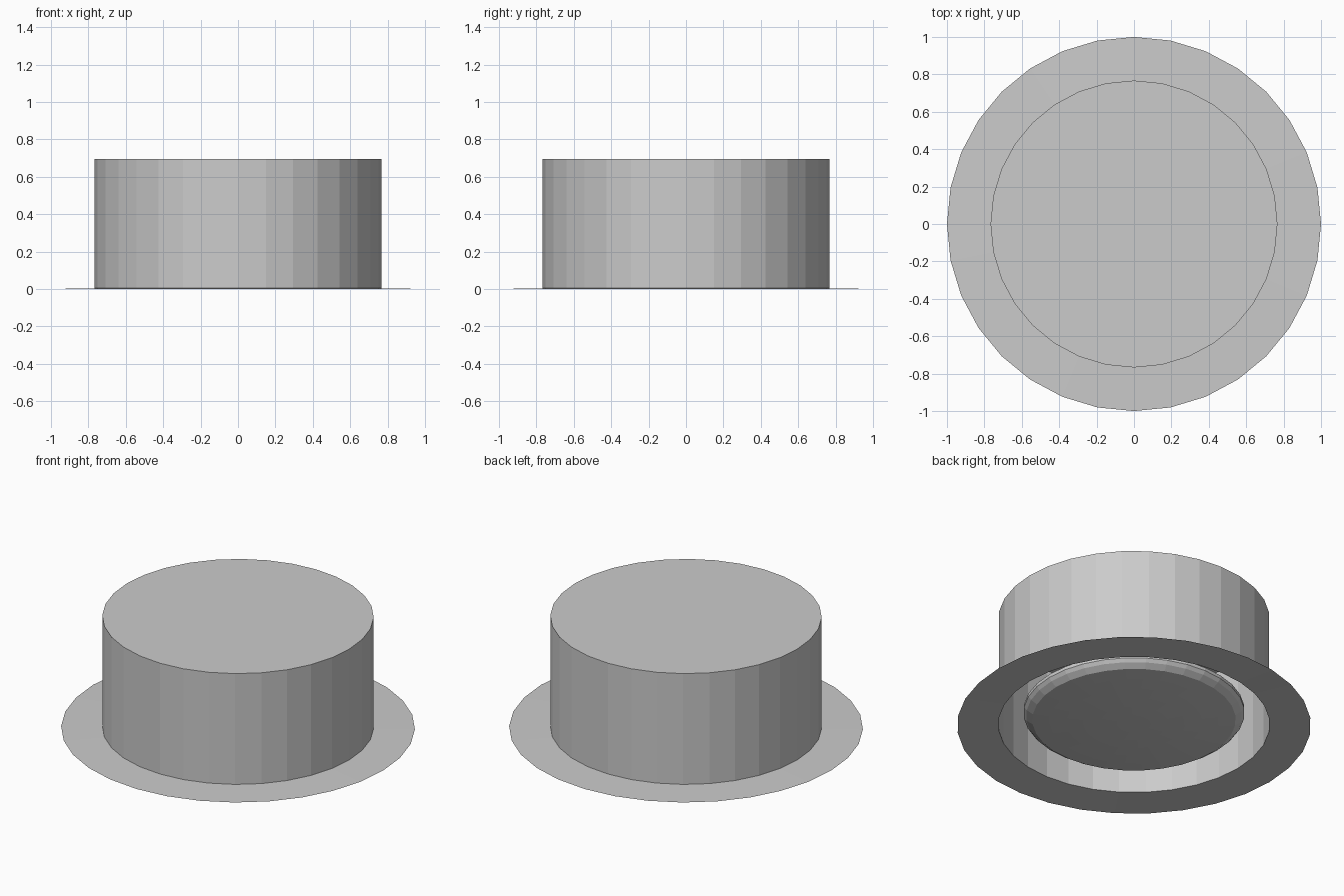
import bpy
import math

if "Cube" in bpy.data.objects:
    bpy.data.objects.remove(bpy.data.objects["Cube"])

SIDES = 32


def lathe(name, profile):
    """Spin a (radius, z) profile round the z axis; radius 0 makes a pole."""
    verts, rings, faces = [], [], []
    for r, z in profile:
        start = len(verts)
        if r == 0:
            verts.append((0, 0, z))
            rings.append([start] * SIDES)
        else:
            for i in range(SIDES):
                a = 2 * math.pi * i / SIDES
                verts.append((r * math.cos(a), r * math.sin(a), z))
            rings.append(list(range(start, start + SIDES)))
    for low, high in zip(rings, rings[1:]):
        for i in range(SIDES):
            j = (i + 1) % SIDES
            quad = [low[i], low[j], high[j], high[i]]
            faces.append(list(dict.fromkeys(quad)))
    mesh = bpy.data.meshes.new(name)
    mesh.from_pydata(verts, [], faces)
    mesh.update()
    obj = bpy.data.objects.new(name, mesh)
    bpy.context.collection.objects.link(obj)
    return obj


# Thin trim ring and open-bottomed can
lathe("trim_ring", [(1.0, 0.0), (0.767, 0.004)])
lathe("can_housing", [(0.767, 0.004), (0.767, 0.695), (0, 0.695)])

# Shallow convex lens with a bevelled rim, recessed in the can
RIM, EDGE_Z, BOTTOM_Z = 0.575, 0.036, 0.008
dome = []
for k in range(7):
    t = k / 6
    dome.append((RIM * t, BOTTOM_Z + (EDGE_Z - BOTTOM_Z) * t * t))
lathe("lens", dome + [(0.61, 0.06), (0.625, 0.08), (0.625, 0.1), (0, 0.1)])
